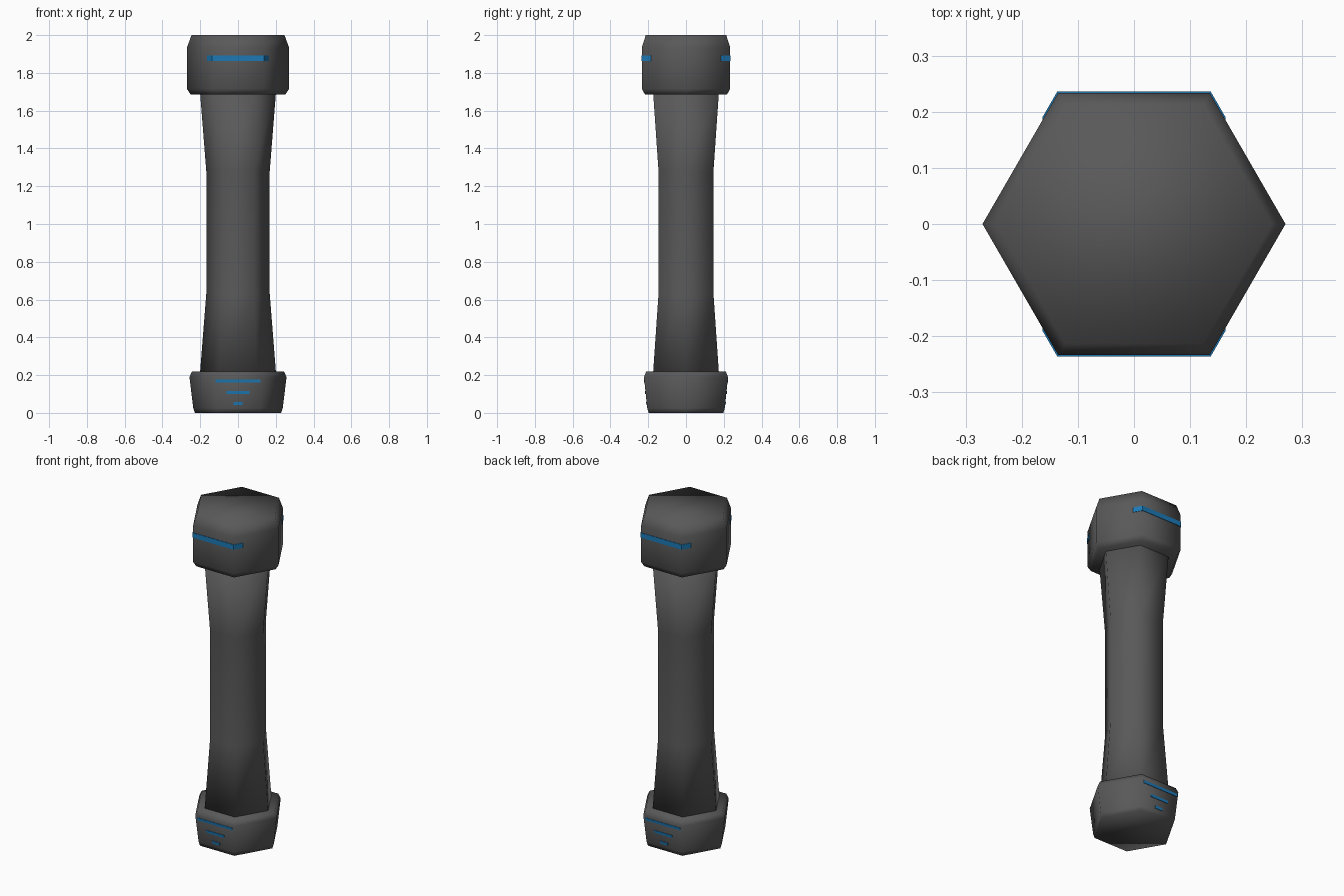
import bpy, bmesh, math

if "Cube" in bpy.data.objects:
    bpy.data.objects.remove(bpy.data.objects["Cube"])


def material(name, rgb):
    m = bpy.data.materials.new(name)
    m.diffuse_color = (*rgb, 1)
    m.use_nodes = True
    m.node_tree.nodes["Principled BSDF"].inputs["Base Color"].default_value = m.diffuse_color
    return m


GREY = material("dark grey", (0.1, 0.1, 0.1))
BLUE = material("blue", (0.012, 0.19, 0.46))


def finish(name, bm, mat, smooth):
    bmesh.ops.recalc_face_normals(bm, faces=bm.faces)
    me = bpy.data.meshes.new(name)
    bm.to_mesh(me)
    bm.free()
    me.materials.append(mat)
    for p in me.polygons:
        p.use_smooth = smooth
    ob = bpy.data.objects.new(name, me)
    bpy.context.collection.objects.link(ob)
    return ob


def hex_loft(name, profile):
    """Six-sided column through (height, radius) rings, capped at both ends."""
    bm = bmesh.new()
    rings = [[bm.verts.new((r * math.cos(k * math.pi / 3), r * math.sin(k * math.pi / 3), z))
              for k in range(6)] for z, r in profile]
    for a, b in zip(rings, rings[1:]):
        for k in range(6):
            j = (k + 1) % 6
            bm.faces.new((a[k], a[j], b[j], b[k]))
    bm.faces.new(rings[0][::-1])
    bm.faces.new(rings[-1])
    return finish(name, bm, GREY, True)


def stripe(name, z0, z1, half, radius, side):
    """Thin plate hugging the hexagon on the front (-1) or back (+1)."""
    bm = bmesh.new()

    def outline(z, lift):
        r = radius(z) + lift
        c = r / 2
        xs = [-half, -c, c, half] if half > c else [-half, half]
        return [bm.verts.new((x, side * math.sqrt(3) * min(c, r - abs(x)), z)) for x in xs]

    loops = [outline(z, d) for z, d in ((z0, -0.003), (z0, 0.003), (z1, 0.003), (z1, -0.003))]
    for i in range(4):
        a, b = loops[i], loops[(i + 1) % 4]
        for k in range(len(a) - 1):
            bm.faces.new((a[k], a[k + 1], b[k + 1], b[k]))
    bm.faces.new([l[0] for l in loops])
    bm.faces.new([l[-1] for l in loops])
    finish(name, bm, BLUE, False)


# Grip and the two end caps
hex_loft("grip", [(0.2, 0.202), (0.63, 0.168), (1.28, 0.168), (1.71, 0.202)])
hex_loft("top_cap", [(1.685, 0.25), (1.715, 0.27), (1.935, 0.27), (2.0, 0.246)])
hex_loft("bottom_cap", [(0.0, 0.228), (0.025, 0.237), (0.19, 0.257), (0.22, 0.243)])


def base_radius(z):
    return 0.237 + (z - 0.025) * 0.02 / 0.165


# Painted stripes on front and back
for label, side in (("front", -1), ("back", 1)):
    stripe(f"top_stripe_{label}", 1.862, 1.892, 0.163, lambda z: 0.27, side)
    for i, (z, half, h) in enumerate(((0.05, 0.025, 0.008), (0.107, 0.06, 0.008), (0.17, 0.118, 0.008))):
        stripe(f"base_stripe_{label}_{i + 1}", z - h, z + h, half, base_radius, side)
